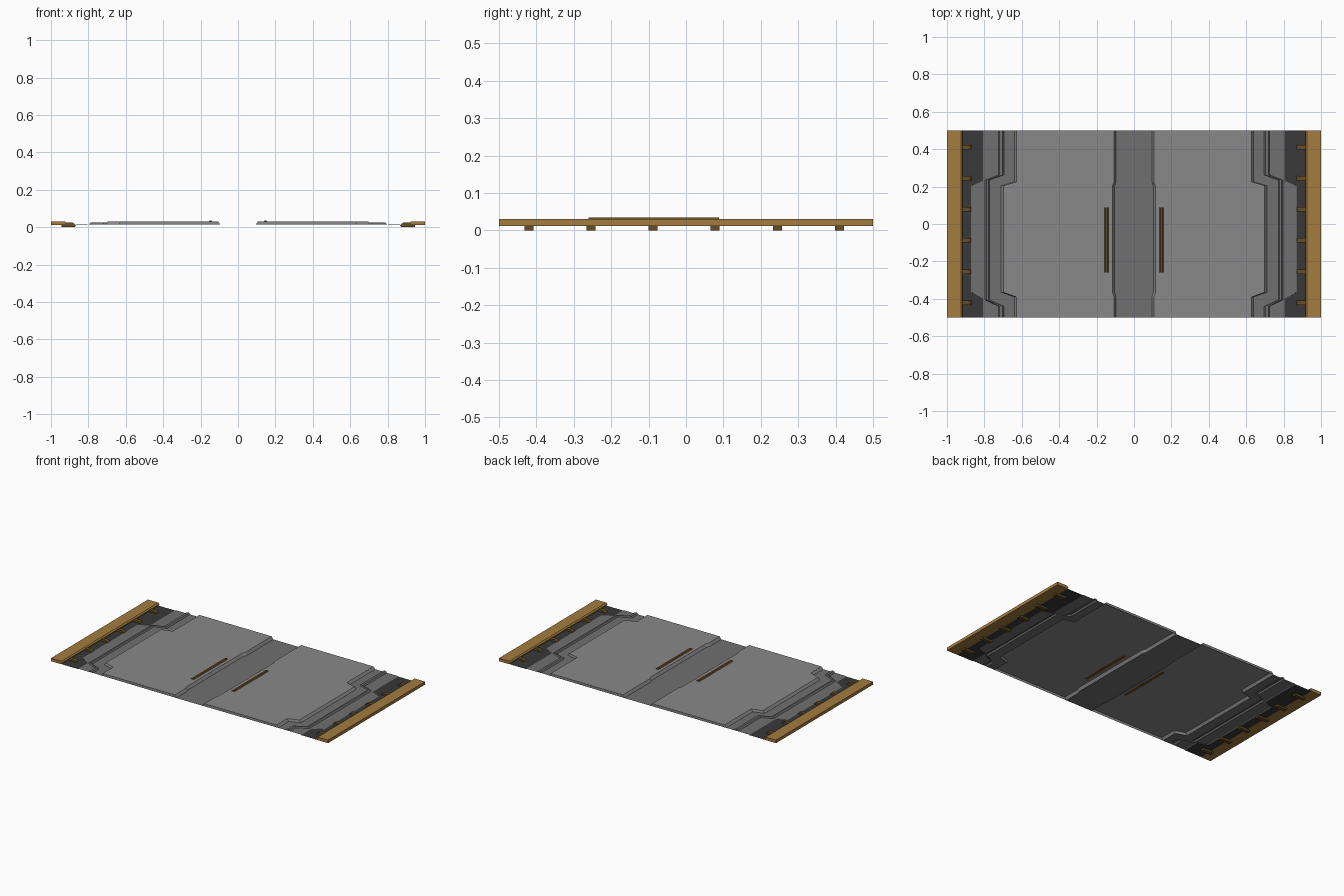
import bpy, bmesh

if "Cube" in bpy.data.objects:
    bpy.data.objects.remove(bpy.data.objects["Cube"])


def material(name, rgb):
    m = bpy.data.materials.new(name)
    m.diffuse_color = (*rgb, 1)
    m.use_nodes = True
    m.node_tree.nodes["Principled BSDF"].inputs["Base Color"].default_value = m.diffuse_color
    return m


LIGHT = material("light_grey", (0.25, 0.25, 0.25))
MID = material("mid_grey", (0.16, 0.16, 0.16))
DARK = material("dark_grey", (0.04, 0.04, 0.04))
OCHRE = material("ochre", (0.37, 0.2, 0.05))
BROWN = material("dark_ochre", (0.13, 0.075, 0.02))


def finish(bm, name, mat, mirror=True):
    bmesh.ops.remove_doubles(bm, verts=bm.verts, dist=1e-5)
    mesh = bpy.data.meshes.new(name)
    bm.to_mesh(mesh)
    bm.free()
    ob = bpy.data.objects.new(name, mesh)
    bpy.context.collection.objects.link(ob)
    mesh.materials.append(mat)
    if mirror:
        mod = ob.modifiers.new("mirror", 'MIRROR')
        mod.use_clip = True
        mod.merge_threshold = 1e-4
    return ob


# y stations where an edge jogs from its end offset to its middle offset
JOG = (-0.5, -0.39, -0.365, 0.205, 0.225, 0.5)
RIDGE_JOG = (-0.5, -0.44, -0.405, 0.235, 0.262, 0.5)


def strip(name, columns, mat, ys=(), cap=None):
    """Loft jogged columns (x at ends, x in middle, z, jog) into a sheet."""
    bm = bmesh.new()
    grid = []
    for x_end, x_mid, z, jog in columns:
        xs = (x_end, x_end, x_mid, x_mid, x_end, x_end)
        grid.append([bm.verts.new((x, y, z)) for x, y in zip(xs, jog)])
    for a, b in zip(grid, grid[1:]):
        for i in range(5):
            bm.faces.new((a[i], b[i], b[i + 1], a[i + 1]))
    if cap:
        # close the two open ends of raised sections
        for i in (0, 5):
            ring = [c[i] for c in grid]
            bm.faces.new(ring if i else ring[::-1])
    return finish(bm, name, mat)


def extrude(name, profile, y0, y1, mat):
    """Closed x/z profile extruded along y, mirrored in x."""
    bm = bmesh.new()
    a = [bm.verts.new((x, y0, z)) for x, z in profile]
    b = [bm.verts.new((x, y1, z)) for x, z in profile]
    n = len(a)
    bm.faces.new(a)
    bm.faces.new(b[::-1])
    for i in range(n):
        j = (i + 1) % n
        bm.faces.new((a[j], a[i], b[i], b[j]))
    bmesh.ops.recalc_face_normals(bm, faces=bm.faces)
    return finish(bm, name, mat)


# Floor sheets, from the centre channel outwards
strip("centre_channel", [(0, 0, .013, JOG), (.095, .103, .013, JOG)], MID)
strip("floor_plate", [(.095, .103, .013, JOG), (.106, .115, .03, JOG),
                      (.628, .698, .03, JOG), (.640, .710, .015, JOG)],
      LIGHT, cap=True)
strip("inner_band", [(.640, .710, .015, JOG), (.696, .773, .015, RIDGE_JOG)], MID)
strip("ridge", [(.696, .773, .015, RIDGE_JOG), (.703, .779, .024, RIDGE_JOG),
                (.718, .789, .024, RIDGE_JOG), (.725, .796, .015, RIDGE_JOG)],
      MID, cap=True)
strip("outer_band", [(.725, .796, .015, RIDGE_JOG), (.800, .866, .015, JOG),
                     (.806, .872, .012, JOG)], MID)
strip("recess_floor", [(.806, .872, .012, JOG), (.93, .93, .012, JOG)], DARK)

# Side rails
extrude("side_rail", [(.925, .011), (1, .011), (1, .031), (.925, .031),
                      (.917, .024)], -.5, .5, OCHRE)

# Clips hooking the rails to the floor
for i in range(6):
    y = -0.42 + i * 0.166
    extrude("rail_clip", [(.875, 0), (.945, 0), (.945, .012), (.93, .025),
                          (.885, .025), (.877, .02), (.866, .008)],
            y - .012, y + .012, BROWN)

# Inlaid strips on the plates
extrude("inlay_strip", [(.135, .029), (.159, .029), (.153, .035), (.141, .035)],
        -.26, .088, BROWN)
